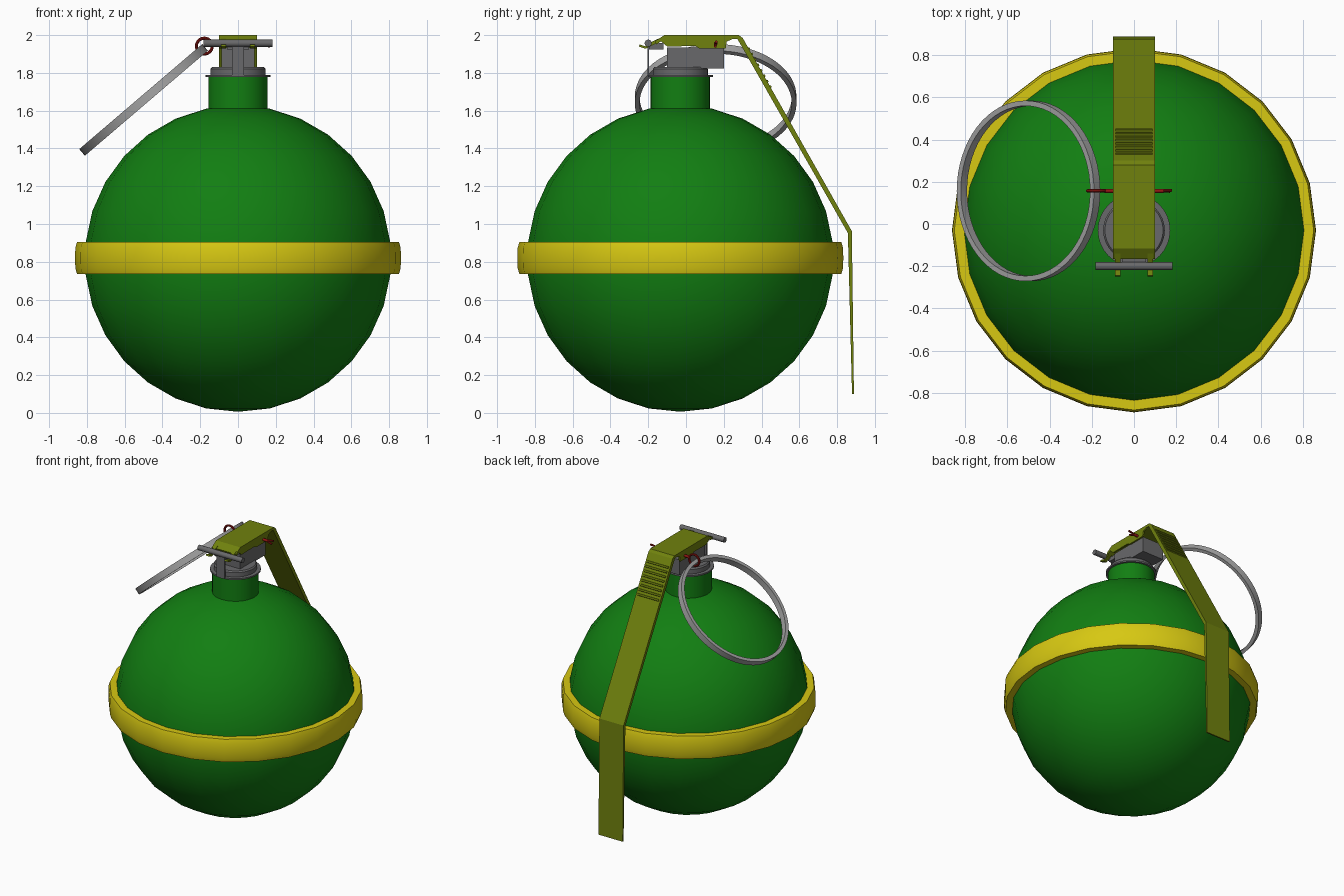
import bpy, bmesh, math
from mathutils import Matrix, Vector

if "Cube" in bpy.data.objects:
    bpy.data.objects.remove(bpy.data.objects["Cube"])

CY = -0.03  # centre of the round body in y


def mat(name, rgb):
    m = bpy.data.materials.new(name)
    m.diffuse_color = (*rgb, 1)
    m.use_nodes = True
    m.node_tree.nodes["Principled BSDF"].inputs["Base Color"].default_value = m.diffuse_color
    return m


GREEN = mat("green", (0.006, 0.21, 0.006))
YELLOW = mat("yellow", (0.68, 0.58, 0.006))
OLIVE = mat("olive", (0.16, 0.22, 0.004))
GREY = mat("dark_grey", (0.14, 0.14, 0.145))
STEEL = mat("light_grey", (0.37, 0.37, 0.37))
RED = mat("red", (0.28, 0.008, 0.006))


def finish(name, bm, material, smooth=True):
    bmesh.ops.recalc_face_normals(bm, faces=bm.faces)
    me = bpy.data.meshes.new(name)
    bm.to_mesh(me)
    bm.free()
    ob = bpy.data.objects.new(name, me)
    bpy.context.collection.objects.link(ob)
    me.materials.append(material)
    if smooth:
        bpy.ops.object.select_all(action='DESELECT')
        ob.select_set(True)
        bpy.context.view_layer.objects.active = ob
        bpy.ops.object.shade_smooth_by_angle(angle=math.radians(35))
    return ob


def lathe(name, profile, segs, material, matrix):
    """Spin a closed (radius, z) profile around z."""
    bm = bmesh.new()
    rows = []
    for i in range(segs):
        a = 2 * math.pi * i / segs
        rows.append([bm.verts.new((r * math.cos(a), r * math.sin(a), z)) for r, z in profile])
    n = len(profile)
    for i in range(segs):
        p, q = rows[i], rows[(i + 1) % segs]
        for j in range(n):
            k = (j + 1) % n
            bm.faces.new((p[j], q[j], q[k], p[k]))
    bmesh.ops.remove_doubles(bm, verts=bm.verts, dist=1e-5)
    bm.transform(matrix)
    return finish(name, bm, material)


def slab(name, pts, x0, x1, material):
    """Extrude a (y, z) outline along x."""
    bm = bmesh.new()
    a = [bm.verts.new((x0, y, z)) for y, z in pts]
    b = [bm.verts.new((x1, y, z)) for y, z in pts]
    bm.faces.new(a)
    bm.faces.new(b[::-1])
    for i in range(len(pts)):
        j = (i + 1) % len(pts)
        bm.faces.new((a[i], a[j], b[j], b[i]))
    return finish(name, bm, material, False)


def box(name, x0, x1, y0, y1, z0, z1, material):
    return slab(name, [(y0, z0), (y1, z0), (y1, z1), (y0, z1)], x0, x1, material)


def rod(name, p, q, r, material, segs=12):
    p, q = Vector(p), Vector(q)
    bm = bmesh.new()
    bmesh.ops.create_cone(bm, cap_ends=True, segments=segs, radius1=r, radius2=r, depth=(q - p).length)
    bm.transform(Matrix.Translation((p + q) / 2) @ (q - p).to_track_quat('Z', 'Y').to_matrix().to_4x4())
    return finish(name, bm, material)


def circle_profile(R, r, n=8):
    return [(R + r * math.cos(2 * math.pi * i / n), r * math.sin(2 * math.pi * i / n)) for i in range(n)]


at_body = Matrix.Translation((0, CY, 0))

# round body
bm = bmesh.new()
bmesh.ops.create_uvsphere(bm, u_segments=24, v_segments=15, radius=0.811)
bm.transform(Matrix.Translation((0, CY, 0.817)))
finish("body", bm, GREEN)

# band around the middle, with slightly bulged outside
lathe("middle_band", [(0.805, 0.735), (0.852, 0.735), (0.861, 0.765), (0.863, 0.82),
                      (0.861, 0.875), (0.852, 0.905), (0.805, 0.905)], 24, YELLOW, at_body)

# neck and collar
lathe("neck", [(0.06, 1.55), (0.157, 1.55), (0.157, 1.78), (0.06, 1.78)], 32, GREEN, at_body)
lathe("collar", [(0, 1.777), (0.172, 1.777), (0.172, 1.788), (0.146, 1.788),
                 (0.146, 1.82), (0.138, 1.83), (0, 1.83)], 32, GREY, at_body)

# fuse housing, striker strip and hinge bar
box("fuse_housing", -0.088, 0.088, -0.10, 0.20, 1.822, 1.935, GREY)
box("striker_strip", -0.033, 0.033, -0.205, -0.195, 1.785, 1.95, GREY)
box("hinge_tab", -0.058, 0.058, -0.195, -0.12, 1.925, 1.957, GREY)
rod("hinge_bar", (-0.182, -0.2, 1.957), (0.182, -0.2, 1.957), 0.019, GREY, 16)

# safety lever: top plate, long slope and hanging end
slab("lever", [(-0.165, 1.967), (-0.115, 2.0), (0.28, 2.0), (0.30, 1.985), (0.878, 0.962),
               (0.889, 0.1), (0.879, 0.1), (0.857, 0.952), (0.272, 1.98), (-0.105, 1.984),
               (-0.158, 1.95)], -0.1, 0.1, OLIVE)
for s, side in ((-1, "left"), (1, "right")):
    # folded flanges and front hooks
    slab("lever_flange_" + side, [(-0.115, 1.998), (-0.13, 1.965), (-0.10, 1.94), (0.05, 1.942),
                                  (0.07, 1.93), (0.21, 1.93), (0.215, 1.965), (0.27, 1.99), (0.27, 1.998)],
         s * 0.088, s * 0.1, OLIVE)
    slab("lever_hook_" + side, [(-0.25, 1.94), (-0.215, 1.928), (-0.18, 1.945), (-0.14, 1.965),
                                (-0.14, 1.984), (-0.19, 1.96), (-0.212, 1.94), (-0.245, 1.95)],
         s * 0.063, s * 0.09, OLIVE)

# grip ribs on the slope
d = Vector((0.578, -1.023)).normalized()
n = Vector((-d.y, d.x))
for i in range(8):
    c = Vector((0.30, 1.985)) + d * (0.065 + 0.033 * i)
    q = [c - d * 0.009 - n * 0.004, c - d * 0.005 + n * 0.006,
         c + d * 0.005 + n * 0.006, c + d * 0.009 - n * 0.004]
    slab("grip_rib_%d" % i, [tuple(v) for v in q], -0.088, 0.088, OLIVE)

# safety pin with small eye and spread tips
rod("safety_pin", (-0.14, 0.157, 1.955), (0.14, 0.157, 1.955), 0.01, RED)
rod("pin_tip_upper", (0.12, 0.157, 1.955), (0.18, 0.16, 1.965), 0.007, RED, 8)
rod("pin_tip_lower", (0.12, 0.157, 1.955), (0.17, 0.155, 1.94), 0.007, RED, 8)
lathe("pin_eye", circle_profile(0.042, 0.008), 24, RED,
      Matrix.Translation((-0.178, 0.157, 1.942)) @ Matrix.Rotation(math.pi / 2, 4, 'X'))

# large pull ring, hanging at an angle
lathe("pull_ring", [(0.403, -0.023), (0.428, -0.023), (0.428, 0.023), (0.403, 0.023)], 64, STEEL,
      Matrix.Translation((-0.5, 0.157, 1.657)) @ Matrix.Rotation(math.radians(-40.5), 4, 'Y'))
